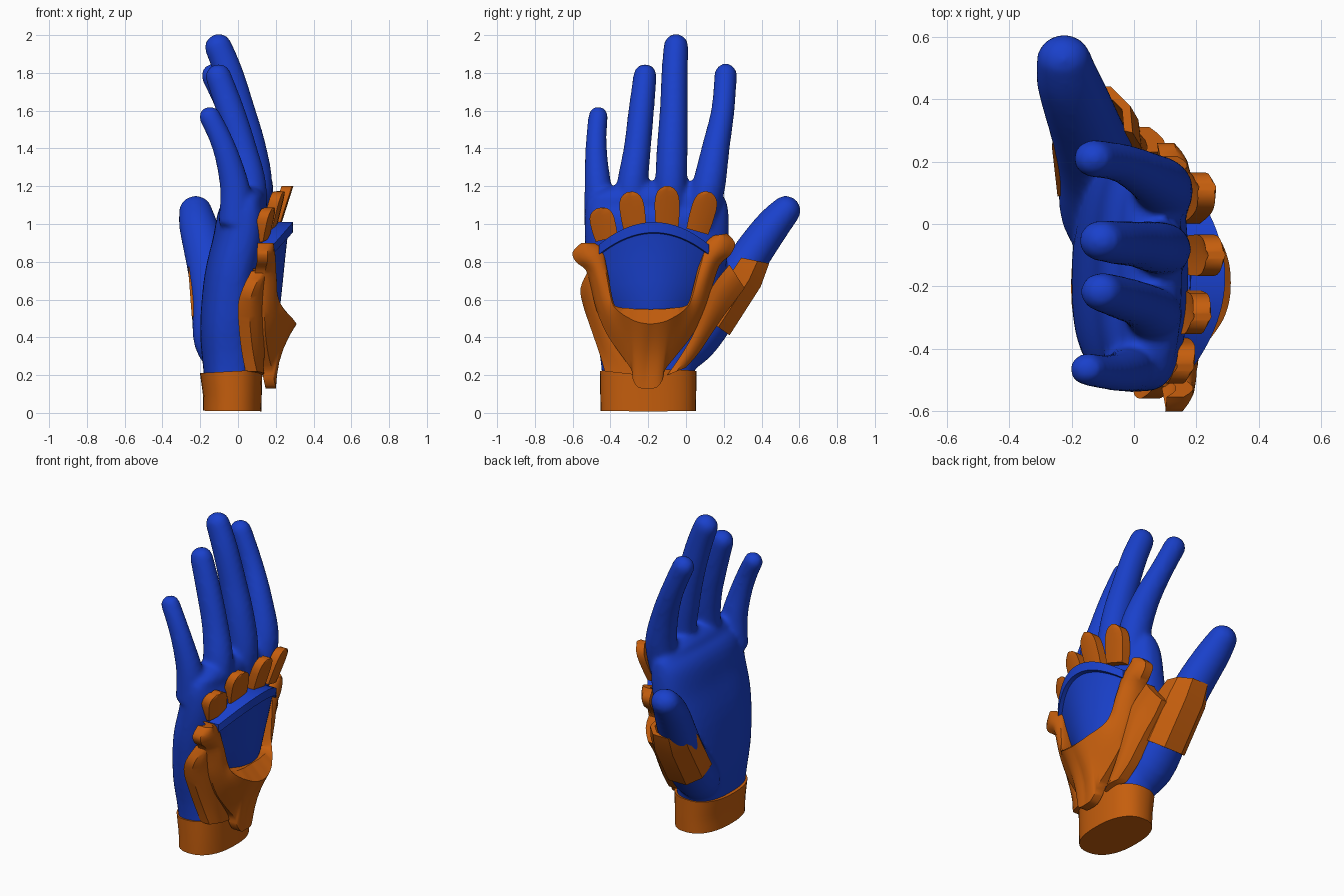
import bpy, bmesh
from math import sin, cos, pi, radians
from mathutils import Vector

if "Cube" in bpy.data.objects:
    bpy.data.objects.remove(bpy.data.objects["Cube"])


def material(name, rgb):
    m = bpy.data.materials.new(name)
    m.diffuse_color = (*rgb, 1)
    m.use_nodes = True
    m.node_tree.nodes["Principled BSDF"].inputs["Base Color"].default_value = m.diffuse_color
    return m


BLUE = material("blue", (0.01, 0.052, 0.6))
ORANGE = material("orange", (0.56, 0.112, 0.004))


def finish(bm, name, mat, angle=35):
    bmesh.ops.recalc_face_normals(bm, faces=bm.faces)
    me = bpy.data.meshes.new(name)
    bm.to_mesh(me)
    bm.free()
    ob = bpy.data.objects.new(name, me)
    bpy.context.collection.objects.link(ob)
    me.materials.append(mat)
    bpy.ops.object.select_all(action='DESELECT')
    ob.select_set(True)
    bpy.context.view_layer.objects.active = ob
    bpy.ops.object.shade_smooth_by_angle(angle=radians(angle))
    return ob


def spline(pts, k=4):
    """Catmull-Rom through points of any dimension."""
    out, n = [], len(pts) - 1
    for i in range(n):
        p = [pts[max(0, min(n, i + j))] for j in (-1, 0, 1, 2)]
        for s in range(k):
            t = s / k
            out.append([0.5 * (2 * b + (c - a) * t + (2 * a - 5 * b + 4 * c - d) * t * t
                               + (3 * b - a - 3 * c + d) * t ** 3) for a, b, c, d in zip(*p)])
    return out + [list(pts[-1])]


def loft(bm, rings):
    """Skin closed rings and cap both ends."""
    vs = [[bm.verts.new(p) for p in r] for r in rings]
    n = len(vs[0])
    for a, b in zip(vs, vs[1:]):
        for j in range(n):
            bm.faces.new((a[j], a[(j + 1) % n], b[(j + 1) % n], b[j]))
    bm.faces.new(vs[0][::-1])
    bm.faces.new(vs[-1])


def spow(v, e):
    return (1 if v >= 0 else -1) * abs(v) ** e


def tube(bm, stations, e=1.0, n=24, dome=True):
    """Stations are x, y, z, side radius, depth radius."""
    st = spline(stations)
    rings = []
    for i, s in enumerate(st):
        c = Vector(s[:3])
        t = (Vector(st[min(i + 1, len(st) - 1)][:3]) - Vector(st[max(i - 1, 0)][:3])).normalized()
        side = t.cross(Vector((1, 0, 0))).normalized()
        up = side.cross(t)

        def ring(c, k):
            return [c + side * s[3] * k * spow(cos(2 * pi * j / n), e)
                    + up * s[4] * k * spow(sin(2 * pi * j / n), e) for j in range(n)]
        rings.append(ring(c, 1))
    if dome:
        h = min(s[3], s[4])
        rings += [ring(c + t * h * sin(a), cos(a)) for a in (0.4, 0.75, 1.05, 1.3, 1.48)]
    loft(bm, rings)


def sheet(name, rows, depth, mat, angle=35):
    """Grid surface thickened towards -x."""
    bm = bmesh.new()
    vs = [[bm.verts.new(p) for p in r] for r in rows]
    for a, b in zip(vs, vs[1:]):
        for j in range(len(a) - 1):
            bm.faces.new((a[j], a[j + 1], b[j + 1], b[j]))
    g = bmesh.ops.extrude_face_region(bm, geom=bm.faces[:], use_keep_orig=True)
    moved = [v for v in g["geom"] if isinstance(v, bmesh.types.BMVert)]
    bmesh.ops.translate(bm, verts=moved, vec=(-depth, 0, 0))
    return finish(bm, name, mat, angle)


# Hand: palm, fingers and thumb fused into one smooth skin
bm = bmesh.new()
tube(bm, [(-.03, -.2, .05, .235, .135), (-.04, -.2, .25, .25, .145), (-.05, -.185, .45, .305, .15),
          (-.03, -.165, .7, .36, .15), (.015, -.155, .9, .38, .15), (.035, -.155, 1.05, .38, .14),
          (.05, -.155, 1.12, .37, .105)], e=0.78, n=48)
fingers = [
    [(.08, .07, 1.0, .09), (.09, .12, 1.2, .088), (.04, .157, 1.4, .074), (-.04, .195, 1.6, .062), (-.13, .21, 1.79, .06)],
    [(.06, -.09, 1.0, .09), (.09, -.08, 1.2, .085), (.06, -.073, 1.4, .082), (.01, -.065, 1.6, .074),
     (-.05, -.06, 1.8, .07), (-.105, -.053, 1.94, .066)],
    [(.05, -.3, 1.0, .09), (.06, -.285, 1.2, .083), (.02, -.258, 1.4, .072), (-.04, -.237, 1.6, .068), (-.105, -.217, 1.785, .062)],
    [(-.01, -.455, 1.0, .085), (-.015, -.465, 1.18, .073), (-.055, -.475, 1.35, .06), (-.1, -.474, 1.47, .054), (-.15, -.465, 1.57, .052)],
    [(-.05, -.1, .25, .09), (-.09, .03, .38, .13), (-.11, .175, .57, .122), (-.15, .295, .76, .107),
     (-.185, .39, .9, .1), (-.212, .465, 1.0, .092), (-.225, .527, 1.07, .08)],
]
for f in fingers:
    tube(bm, [(*s, s[3] * 1.1) for s in f])
hand = finish(bm, "hand", BLUE, 180)
rm = hand.modifiers.new("fuse", 'REMESH')
rm.mode, rm.voxel_size, rm.use_smooth_shade = 'VOXEL', 0.014, True
sm = hand.modifiers.new("soften", 'SMOOTH')
sm.factor, sm.iterations = 0.5, 8

# Wrist cuff
bm = bmesh.new()
tube(bm, [(-.03, -.2, 0.01, .252, .154), (-.03, -.2, .1, .254, .156), (-.036, -.2, .22, .256, .166)],
     e=0.85, n=40, dome=False)
finish(bm, "wrist_cuff", ORANGE)

# Main back plate: half outlines (half width, x, z) mirrored about the hand's centre line
outer = spline([(0, .2, .13), (.05, .2, .135), (.08, .19, .18), (.09, .18, .23), (.15, .16, .31), (.23, .145, .42),
                (.29, .14, .55), (.325, .14, .68), (.355, .145, .77), (.41, .155, .82), (.43, .155, .875), (.385, .16, .925)], 3)
crest = spline([(0, .31, .47), (.04, .308, .475), (.08, .3, .485), (.12, .285, .505), (.16, .26, .53), (.2, .23, .57),
                (.22, .21, .63), (.24, .2, .72), (.26, .19, .8), (.275, .18, .86), (.295, .17, .895), (.33, .16, .92)], 3)


def place(h, x, z, sgn):
    y = -.21 + .045 * z + sgn * h
    return (x - .1 * max(0, y), y, z + .06 * (y + .17) * max(0, (z - .5) / .4))


def mirrored(half):
    return [place(*p, -1) for p in half[::-1]] + [place(*p, 1) for p in half[1:]]


plate_rows = []
for t in (0, .2, .4, .6, .8, 1):
    half = []
    for i, (o, c) in enumerate(zip(outer, crest)):
        u = i / (len(outer) - 1)
        bulge = (-.035 + .065 * min(1, u * 1.6)) * sin(pi * t)
        half.append([o[0] + (c[0] - o[0]) * t, o[1] + (c[1] - o[1]) * t + bulge, o[2] + (c[2] - o[2]) * t])
    plate_rows.append(mirrored(half))
scoop = []
for i, c in enumerate(crest):
    k = max(0, 1 - (i / 15) ** 2)
    scoop.append([c[0] * .96, c[1] - .015 - .07 * k, c[2] + .078 * k])
plate_rows.append(mirrored(scoop))
sheet("back_plate", plate_rows, .055, ORANGE)


# Side plates tucked under the back plate
def side_plate(name, out, inn):
    a, b = spline(out), spline(inn)
    rows = [[Vector(p).lerp(Vector(q), t) + Vector((.02 * sin(pi * t), 0, 0)) for p, q in zip(a, b)]
            for t in (0, .25, .5, .75, 1)]
    sheet(name, rows, .06, ORANGE)


side_plate("outer_side_plate",
           [(.1, -.43, .22), (.08, -.46, .32), (.065, -.505, .45), (.06, -.545, .57), (.085, -.558, .66), (.13, -.52, .75)],
           [(.13, -.25, .2), (.14, -.33, .32), (.14, -.4, .45), (.14, -.45, .58), (.14, -.47, .68), (.14, -.49, .765)])
side_plate("thumb_side_plate",
           [(.12, 0, .24), (.1, .07, .32), (.085, .13, .41), (.07, .19, .5), (.055, .25, .58), (.05, .31, .66)],
           [(.14, -.1, .2), (.14, -.03, .3), (.14, .04, .42), (.14, .09, .54), (.13, .14, .67), (.1, .23, .785)])

# Raised blue panel with an arched, lipped top edge
panel = []
for z, x, hw, arch in [(.48, .2, .19, 0), (.58, .225, .22, .01), (.7, .238, .25, .04), (.82, .25, .272, .08),
                       (.93, .262, .285, .11), (.95, .266, .287, .115), (.955, .29, .29, .115), (1.01, .292, .292, .12)]:
    panel.append([(x - .105 * u * u, -.17 + hw * u, z - arch * u * u) for u in [i / 10 - 1 for i in range(21)]])
sheet("back_panel", panel, .11, BLUE, 30)

# Knuckle guards: rounded tabs from base point to tip, with a sideways slope
tabs = [("little", (.15, -.42, .92), (.185, -.46, 1.085), .3), ("ring", (.19, -.27, .97), (.24, -.298, 1.17), .2),
        ("middle", (.215, -.1, .98), (.285, -.1, 1.2), 0), ("index", (.2, .06, .96), (.255, .12, 1.17), -.2)]
for name, p0, p1, slope in tabs:
    p0, p1 = Vector(p0), Vector(p1)
    d = p1 - p0
    across = Vector((0, d.z, -d.y)).normalized() + Vector((slope, 0, 0))
    rows = []
    for t, w in [(0, .06), (.3, .065), (.6, .066), (.75, .062), (.87, .052), (.95, .036), (1, .015)]:
        rows.append([p0 + d * t + across * w * u + Vector((.008 * (1 - u * u), 0, 0)) for u in (-1, -.6, 0, .6, 1)])
    sheet(name + "_knuckle_guard", rows, .055, ORANGE)

# Thumb guard: faceted half band around the thumb
bm = bmesh.new()
rings = []
for c, e1, r in [((-.1, .12, .49), (0, .815, -.58), .15), ((-.12, .28, .735), (0, .86, -.5), .148),
                 ((-.13, .325, .815), (0, .98, -.2), .13)]:
    c, e1 = Vector(c), Vector(e1)
    angles = [radians(a) for a in (-105, -65, -25, 25, 65, 105)]
    arc = [c + e1 * cos(a) * r + Vector((sin(a) * r, 0, 0)) for a in angles]
    rings.append(arc + [c + (p - c) * .78 for p in arc[::-1]])
loft(bm, rings)
finish(bm, "thumb_guard", ORANGE, 25)
